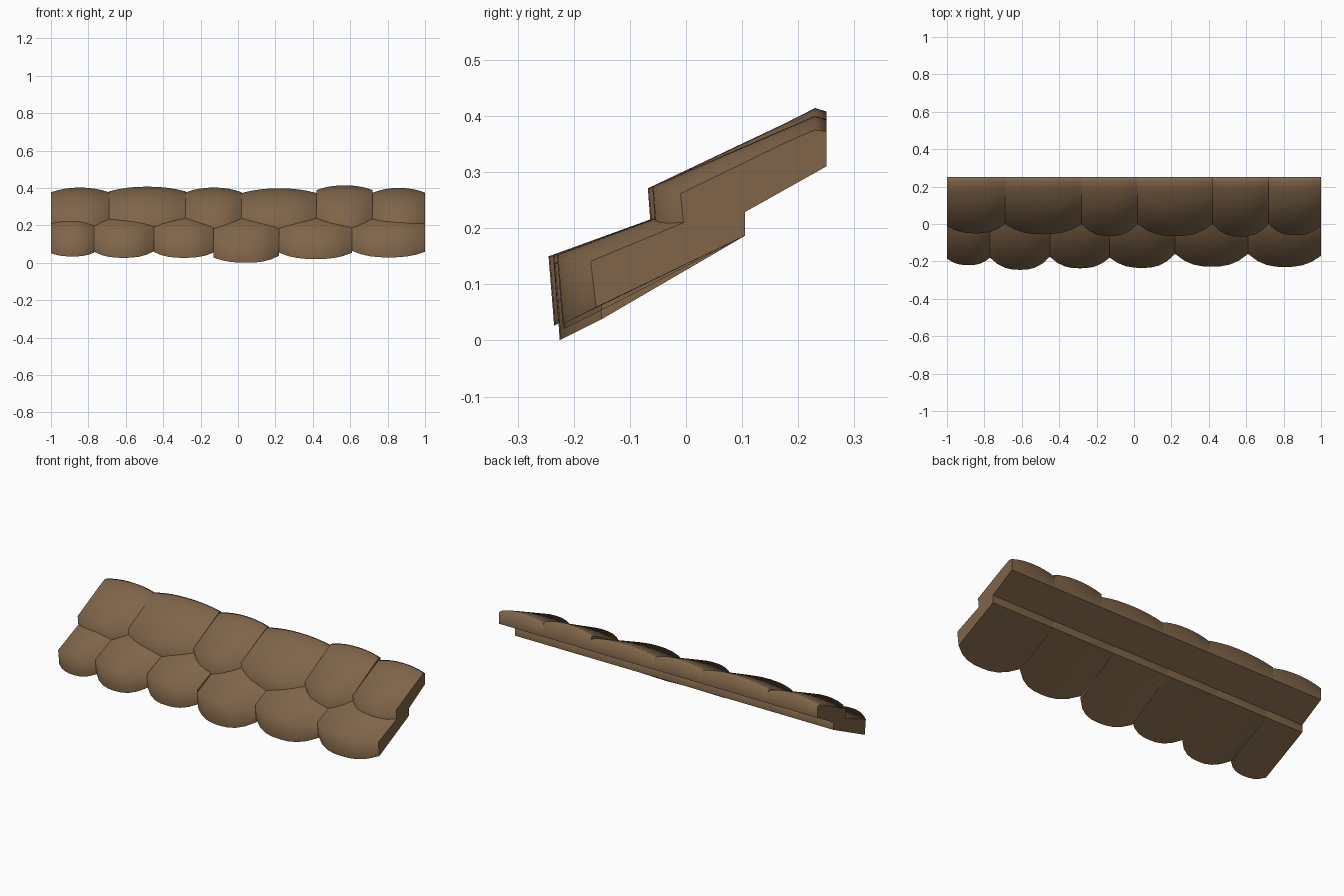
import bpy, bmesh

cube = bpy.data.objects.get("Cube")
if cube:
    bpy.data.objects.remove(cube, do_unlink=True)

brown = bpy.data.materials.new("brown_clay")
brown.use_nodes = True
brown.diffuse_color = (0.215, 0.13, 0.067, 1)
brown.node_tree.nodes["Principled BSDF"].inputs["Base Color"].default_value = brown.diffuse_color

COLUMNS = 8


def shingle(name, x0, x1, tip, sides, back, top, bottom, front_dz, crown_dz):
    """Domed slab with a rounded lower lip; top and bottom are (height, slope)."""
    bm = bmesh.new()
    rings = []
    for i in range(COLUMNS + 1):
        t = 2 * i / COLUMNS - 1
        s = abs(t)
        x = (x0 + x1) / 2 + t * (x1 - x0) / 2
        side = sides[0] if t < 0 else sides[1]
        front = tip + (side - tip) * s ** 2.6
        drop = s ** 2.2

        def top_z(y):
            return top[0] + top[1] * y

        profile = [
            (back, bottom[0] + bottom[1] * back),
            (front + 0.01, bottom[0] + bottom[1] * (front + 0.01) + front_dz),
            (front, top_z(front) + front_dz * 0.5 - 0.035 * drop),
            (back - 0.07, top_z(back - 0.07) + crown_dz * 0.7 - 0.025 * drop),
            (back - 0.02, top_z(back - 0.02) + crown_dz - 0.025 * drop),
            (back, top_z(back) + crown_dz - 0.015 - 0.022 * drop),
        ]
        rings.append([bm.verts.new((x, y, z)) for y, z in profile])

    # Skin between the cross-sections, with sharp underside and end edges
    sharp_faces = set()
    count = len(rings[0])
    for a, b in zip(rings, rings[1:]):
        for k in range(count):
            n = (k + 1) % count
            face = bm.faces.new((a[k], a[n], b[n], b[k]))
            if k == 0:
                sharp_faces.add(face)
    caps = [bm.faces.new(rings[0]), bm.faces.new(rings[-1])]
    bmesh.ops.recalc_face_normals(bm, faces=bm.faces)
    for face in bm.faces:
        face.smooth = True
    for edge in bm.edges:
        under = sum(f in sharp_faces for f in edge.link_faces)
        if under == 1 or any(f in caps for f in edge.link_faces):
            edge.smooth = False

    mesh = bpy.data.meshes.new(name)
    bm.to_mesh(mesh)
    bm.free()
    mesh.materials.append(brown)
    bpy.context.collection.objects.link(bpy.data.objects.new(name, mesh))


def row(name, seams, valleys, tips, back, top, bottom, front_dz, crown_dz):
    for i, tip in enumerate(tips):
        shingle(f"{name}_shingle_{i + 1}", seams[i], seams[i + 1], tip,
                valleys[i:i + 2], back, top, bottom, front_dz[i], crown_dz[i])


# Lower course
row("lower", (-1, -0.77, -0.45, -0.13, 0.22, 0.61, 1),
    (-0.185, -0.18, -0.175, -0.18, -0.16, -0.16, -0.17),
    (-0.22, -0.245, -0.237, -0.235, -0.228, -0.23),
    0.105, (0.238, 0.38), (0.134, 0.5),
    (0.005, 0.01, 0.006, -0.021, -0.005, 0.005), [0] * 6)

# Upper course, overlapping the lower one
row("upper", (-1, -0.69, -0.28, 0.02, 0.42, 0.72, 1),
    (-0.01, 0, 0, 0, 0, 0, -0.01),
    (-0.05, -0.055, -0.065, -0.065, -0.068, -0.06),
    0.25, (0.301, 0.44), (0.17, 0.56),
    [0] * 6, (0, 0.005, 0, -0.004, 0.012, -0.002))
